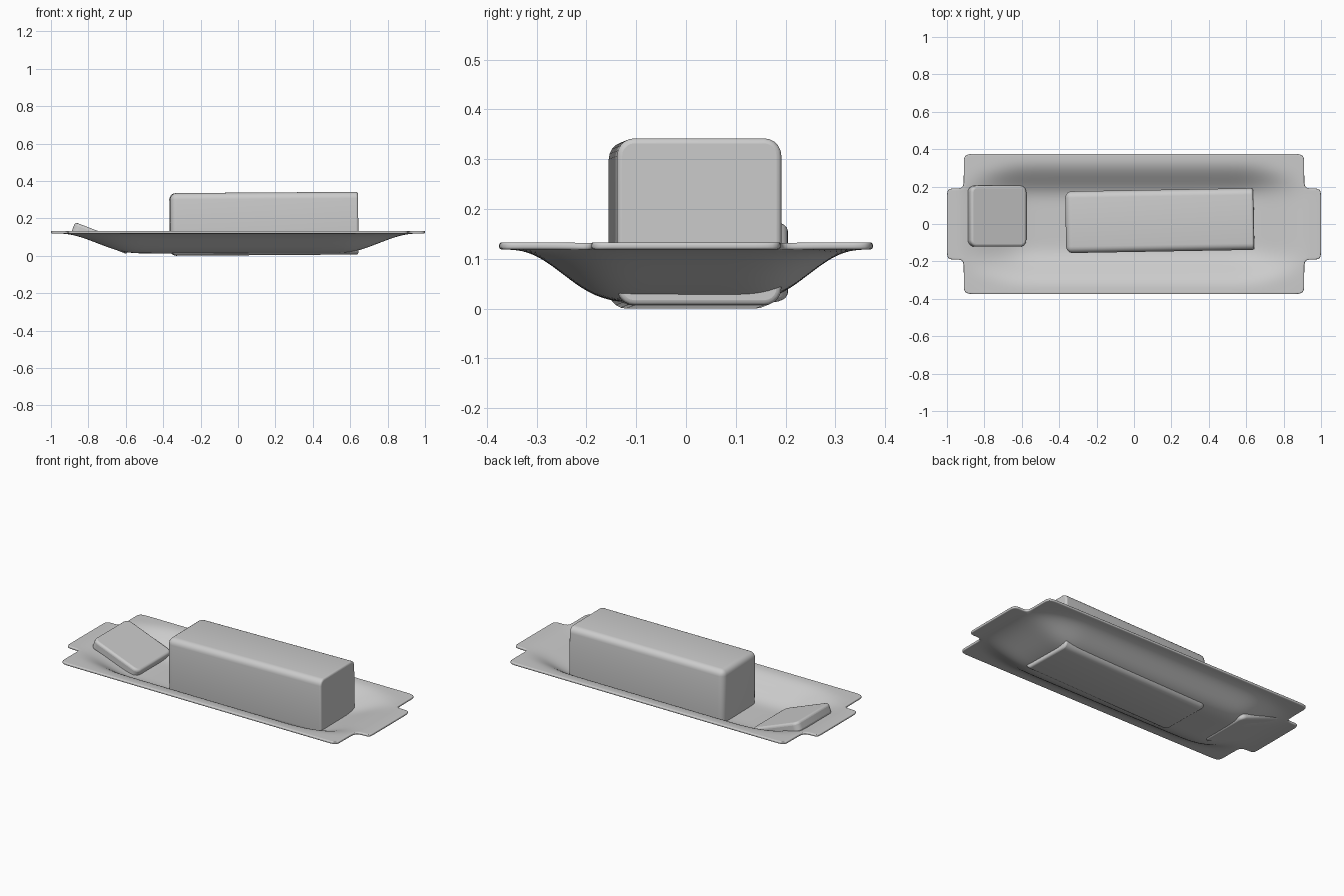
import bpy, bmesh, math

if "Cube" in bpy.data.objects:
    bpy.data.objects.remove(bpy.data.objects["Cube"])


def make_object(name, bm):
    mesh = bpy.data.meshes.new(name)
    bm.to_mesh(mesh)
    bm.free()
    ob = bpy.data.objects.new(name, mesh)
    bpy.context.collection.objects.link(ob)
    return ob


def smooth(ob, angle=35):
    bpy.ops.object.select_all(action='DESELECT')
    bpy.context.view_layer.objects.active = ob
    ob.select_set(True)
    bpy.ops.object.shade_smooth_by_angle(angle=math.radians(angle))


def add_bevel(ob, width, segments):
    b = ob.modifiers.new("soft_edges", 'BEVEL')
    b.width, b.segments = width, segments
    b.limit_method, b.angle_limit = 'ANGLE', math.radians(50)


def box(sx, sy, sz):
    bm = bmesh.new()
    bmesh.ops.create_cube(bm, size=1)
    bmesh.ops.scale(bm, vec=(sx, sy, sz), verts=bm.verts)
    return bm


def mirrored(vals):
    return [-v for v in reversed(vals)] + [0] + vals


# Dish: cage with the corners cut out to leave the end tabs
def dish_height(x, y):
    u = max(0, (abs(x) - 0.55) / 0.39)
    v = max(0, (abs(y) - 0.14) / 0.195)
    t = min(1, math.hypot(u, v))
    return 0.026 + 0.107 * t * t * (3 - 2 * t)


xs = mirrored([0.3, 0.52, 0.6, 0.68, 0.76, 0.84, 0.91, 0.955, 1.0])
ys = mirrored([0.07, 0.14, 0.19, 0.235, 0.28, 0.325, 0.375])
bm = bmesh.new()
grid = [[bm.verts.new((x, y, dish_height(x, y))) for y in ys] for x in xs]
for i in range(len(xs) - 1):
    for j in range(len(ys) - 1):
        in_corner = abs(xs[i] + xs[i + 1]) / 2 > 0.91 and abs(ys[j] + ys[j + 1]) / 2 > 0.19
        if not in_corner:
            bm.faces.new((grid[i][j], grid[i + 1][j], grid[i + 1][j + 1], grid[i][j + 1]))
bmesh.ops.delete(bm, geom=[v for v in bm.verts if not v.link_faces], context='VERTS')
dish = make_object("dish", bm)
smooth(dish)
sub = dish.modifiers.new("smooth", 'SUBSURF')
sub.levels = sub.render_levels = 2
sol = dish.modifiers.new("thickness", 'SOLIDIFY')
sol.thickness, sol.offset = 0.014, -1
add_bevel(dish, 0.005, 3)

# Butter stick: rounded block with a cut right end
bm = box(1.1, 0.33, 0.335)
bmesh.ops.bevel(bm, geom=bm.edges[:], offset=0.035, segments=5, profile=0.5, affect='EDGES')
cut = bmesh.ops.bisect_plane(bm, geom=bm.verts[:] + bm.edges[:] + bm.faces[:],
                             plane_co=(0.455, 0, 0), plane_no=(1, 0, 0), clear_outer=True)
bmesh.ops.contextual_create(bm, geom=[e for e in cut["geom_cut"] if isinstance(e, bmesh.types.BMEdge)])
bmesh.ops.translate(bm, vec=(0.0475, 0, 0), verts=bm.verts)
butter = make_object("butter_stick", bm)
butter.location = (0.138, 0.018, 0.171)
butter.rotation_euler = (0, math.radians(-0.4), math.radians(1))
add_bevel(butter, 0.01, 3)
smooth(butter)

# Butter slice leaning on the left slope
bm = box(0.32, 0.326, 0.06)
upright = [e for e in bm.edges if abs(e.verts[0].co.z - e.verts[1].co.z) > 0.01]
bmesh.ops.bevel(bm, geom=upright, offset=0.035, segments=5, profile=0.5, affect='EDGES')
piece = make_object("butter_slice", bm)
piece.location = (-0.732, 0.042, 0.094)
piece.rotation_euler = (0, math.radians(21), 0)
add_bevel(piece, 0.014, 4)
smooth(piece)
